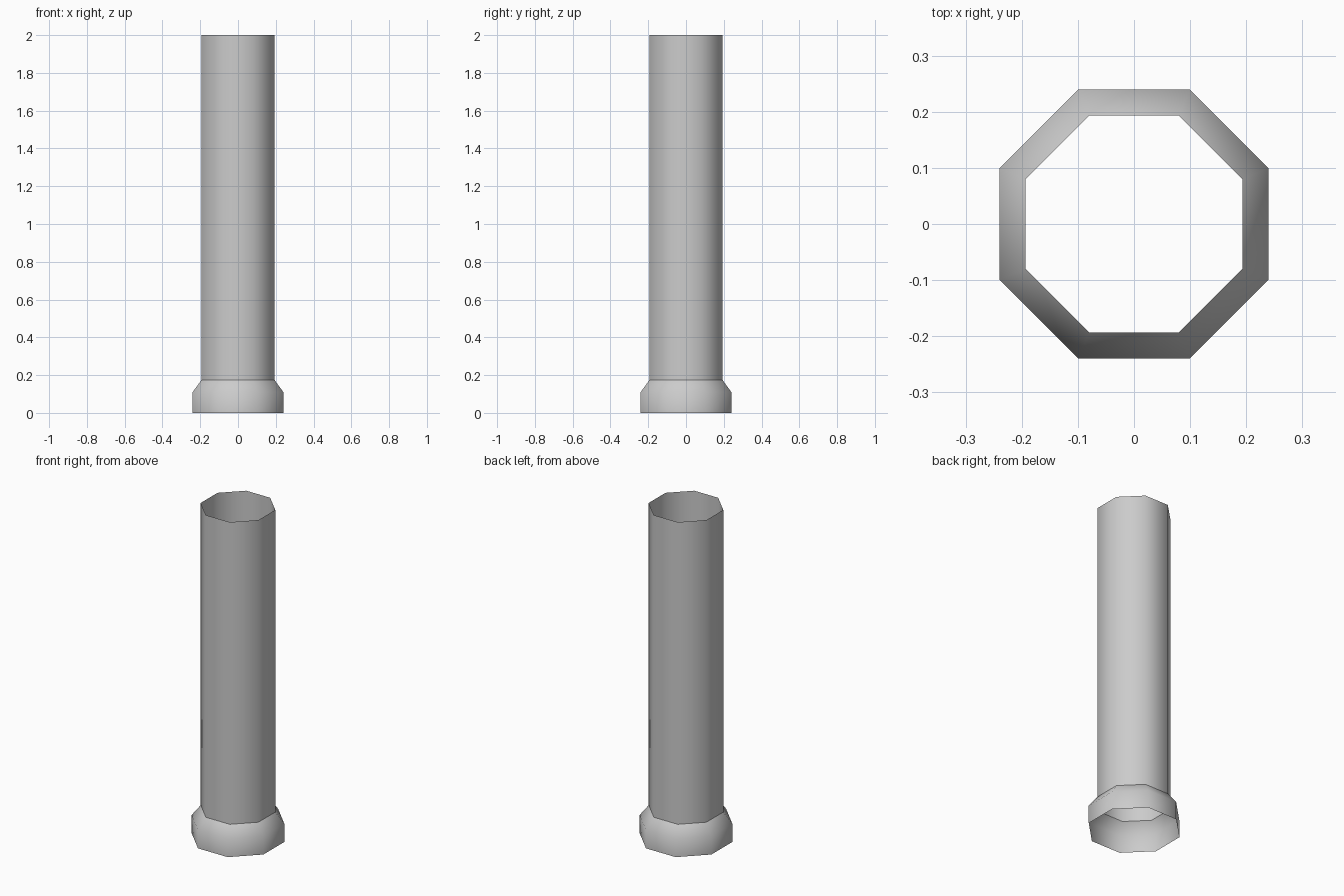
import bpy, bmesh, math

cube = bpy.data.objects.get("Cube")
if cube:
    bpy.data.objects.remove(cube, do_unlink=True)

SIDES = 8


def material(name, color):
    mat = bpy.data.materials.new(name)
    mat.use_nodes = True
    mat.diffuse_color = color
    mat.node_tree.nodes["Principled BSDF"].inputs["Base Color"].default_value = color
    return mat


def open_shell(name, profile, mat):
    """Octagonal open shell from (apothem, height) pairs."""
    bm = bmesh.new()
    rings = []
    for apothem, z in profile:
        r = apothem / math.cos(math.pi / SIDES)
        angles = [(i + 0.5) * math.tau / SIDES for i in range(SIDES)]
        rings.append([bm.verts.new((r * math.cos(a), r * math.sin(a), z)) for a in angles])
    for low, high in zip(rings, rings[1:]):
        for i in range(SIDES):
            j = (i + 1) % SIDES
            bm.faces.new((low[i], low[j], high[j], high[i])).smooth = True
    mesh = bpy.data.meshes.new(name)
    bm.to_mesh(mesh)
    bm.free()
    mesh.materials.append(mat)
    obj = bpy.data.objects.new(name, mesh)
    bpy.context.collection.objects.link(obj)
    return obj


grey = material("grey", (0.6, 0.6, 0.6, 1))

# Long open pipe
open_shell("pipe", [(0.193, 0.17), (0.193, 2.0)], grey)

# Flared collar at the foot, open underneath
open_shell("collar", [(0.24, 0), (0.24, 0.11), (0.193, 0.175)], grey)
